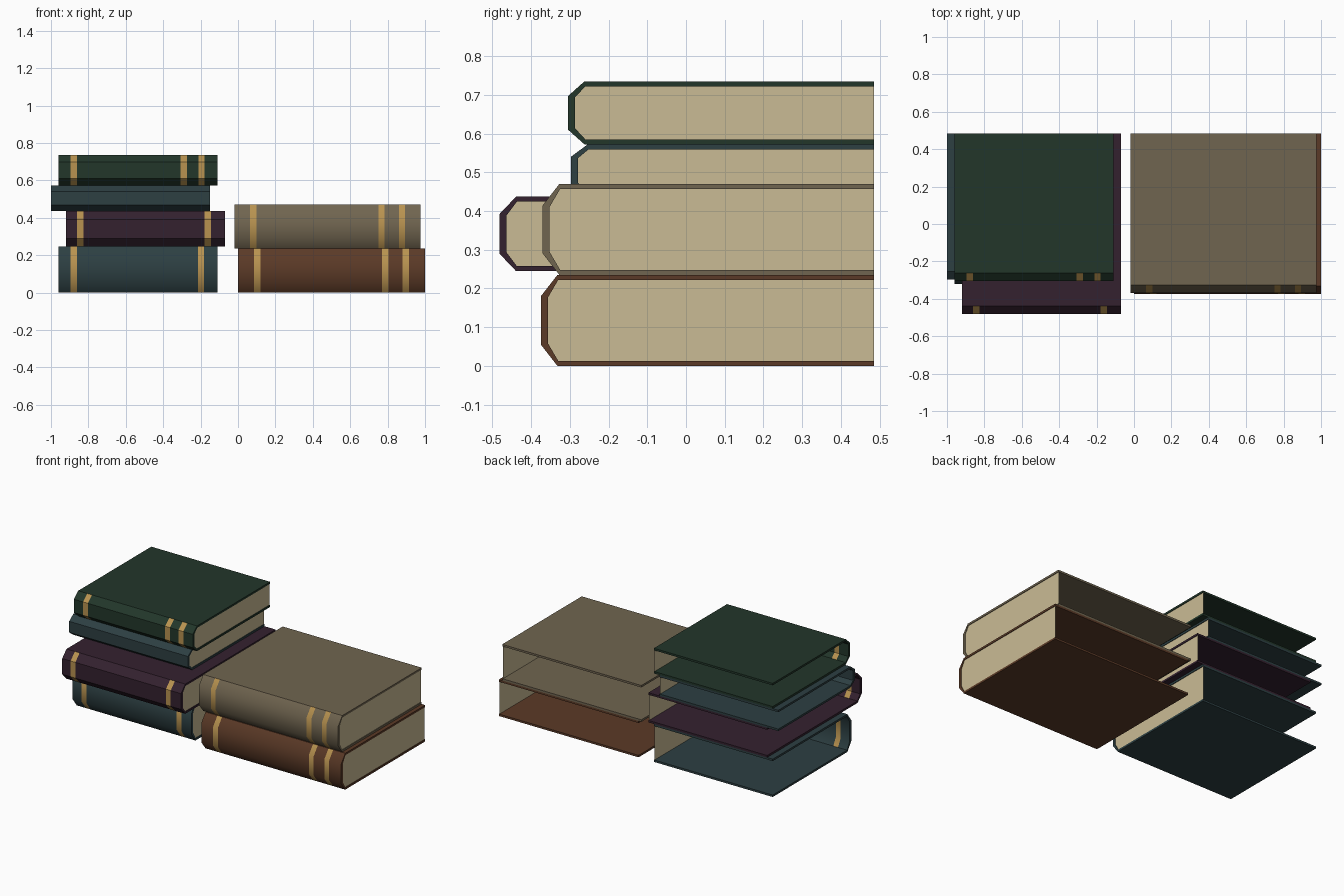
import bpy
import bmesh

default = bpy.data.objects.get("Cube")
if default:
    bpy.data.objects.remove(default, do_unlink=True)

BACK = 0.485      # shared rear edge of all books
BOARD = 0.013     # cover thickness
BAND = 0.034      # width of a gilt band


def material(name, rgb):
    m = bpy.data.materials.new(name)
    m.use_nodes = True
    m.diffuse_color = (*rgb, 1)
    bsdf = m.node_tree.nodes["Principled BSDF"]
    bsdf.inputs["Base Color"].default_value = (*rgb, 1)
    bsdf.inputs["Roughness"].default_value = 0.8
    return m


green = material("green_cloth", (0.016, 0.037, 0.023))
teal = material("teal_cloth", (0.026, 0.05, 0.055))
purple = material("purple_cloth", (0.034, 0.015, 0.028))
grey = material("grey_cloth", (0.163, 0.13, 0.08))
brown = material("brown_leather", (0.105, 0.042, 0.02))
gold = material("gilt", (0.48, 0.29, 0.08))
paper = material("paper", (0.59, 0.5, 0.3))


def section(z0, z1, spine, hinge, chamfer):
    """Open C outline of a cover, from top rear around the spine to bottom rear."""
    return [(BACK, z1), (hinge, z1), (spine, z1 - chamfer),
            (spine, z0 + chamfer), (hinge, z0), (BACK, z0)]


def finish(bm, name, mats):
    mesh = bpy.data.meshes.new(name)
    bm.to_mesh(mesh)
    bm.free()
    for m in mats:
        mesh.materials.append(m)
    ob = bpy.data.objects.new(name, mesh)
    bpy.context.collection.objects.link(ob)


def book(name, cloth, x0, x1, z0, z1, spine, bands=(), rounded=False):
    chamfer = (z1 - z0) * 0.235
    hinge = spine + 0.043
    outer = section(z0, z1, spine, hinge, chamfer)
    inner = section(z0 + BOARD, z1 - BOARD, spine + 0.018, hinge + 0.002,
                    chamfer - BOARD * 0.7)
    loop = outer + inner[::-1]
    n, last = len(loop), len(loop) - 1

    # cover: thick C section swept along x, cut at the band edges
    stations = sorted([x0, x1] + [b + d for b in bands for d in (0, BAND)])
    bm = bmesh.new()
    rings = [[bm.verts.new((x, y, z)) for y, z in loop] for x in stations]
    spine_faces = set()
    for s, (a, b) in enumerate(zip(rings, rings[1:])):
        for i in range(n):
            j = (i + 1) % n
            f = bm.faces.new((a[i], a[j], b[j], b[i]))
            if min(i, last - 1 - i) in (1, 2, 3):
                spine_faces.add(f)
                f.material_index = s % 2
                f.smooth = rounded
    for ring in (rings[0], rings[-1]):
        for i in range(len(outer) - 1):
            bm.faces.new((ring[i], ring[i + 1], ring[last - i - 1], ring[last - i]))
    bmesh.ops.recalc_face_normals(bm, faces=bm.faces)
    for e in bm.edges:
        e.smooth = rounded and all(f in spine_faces for f in e.link_faces)
    finish(bm, name + "_cover", [cloth, gold])

    # pages: a single end face set just inside the cover
    bm = bmesh.new()
    f = bm.faces.new([bm.verts.new((x1 - 0.004, y, z)) for y, z in inner])
    f.normal_update()
    if f.normal.x < 0:
        f.normal_flip()
    finish(bm, name + "_pages", [paper])


# right-hand stack
book("brown_book", brown, 0.0, 1.0, 0.0, 0.235, -0.375, (0.085, 0.77, 0.88), True)
book("grey_book", grey, -0.02, 0.975, 0.235, 0.47, -0.37, (0.065, 0.75, 0.86), True)

# left-hand stack
book("large_teal_book", teal, -0.96, -0.11, 0.0, 0.245, -0.32, (-0.895, -0.215), True)
book("purple_book", purple, -0.92, -0.07, 0.245, 0.437, -0.482, (-0.86, -0.178))
book("thin_teal_book", teal, -1.0, -0.15, 0.437, 0.572, -0.297)
book("green_book", green, -0.96, -0.11, 0.572, 0.735, -0.305, (-0.895, -0.308, -0.212))
